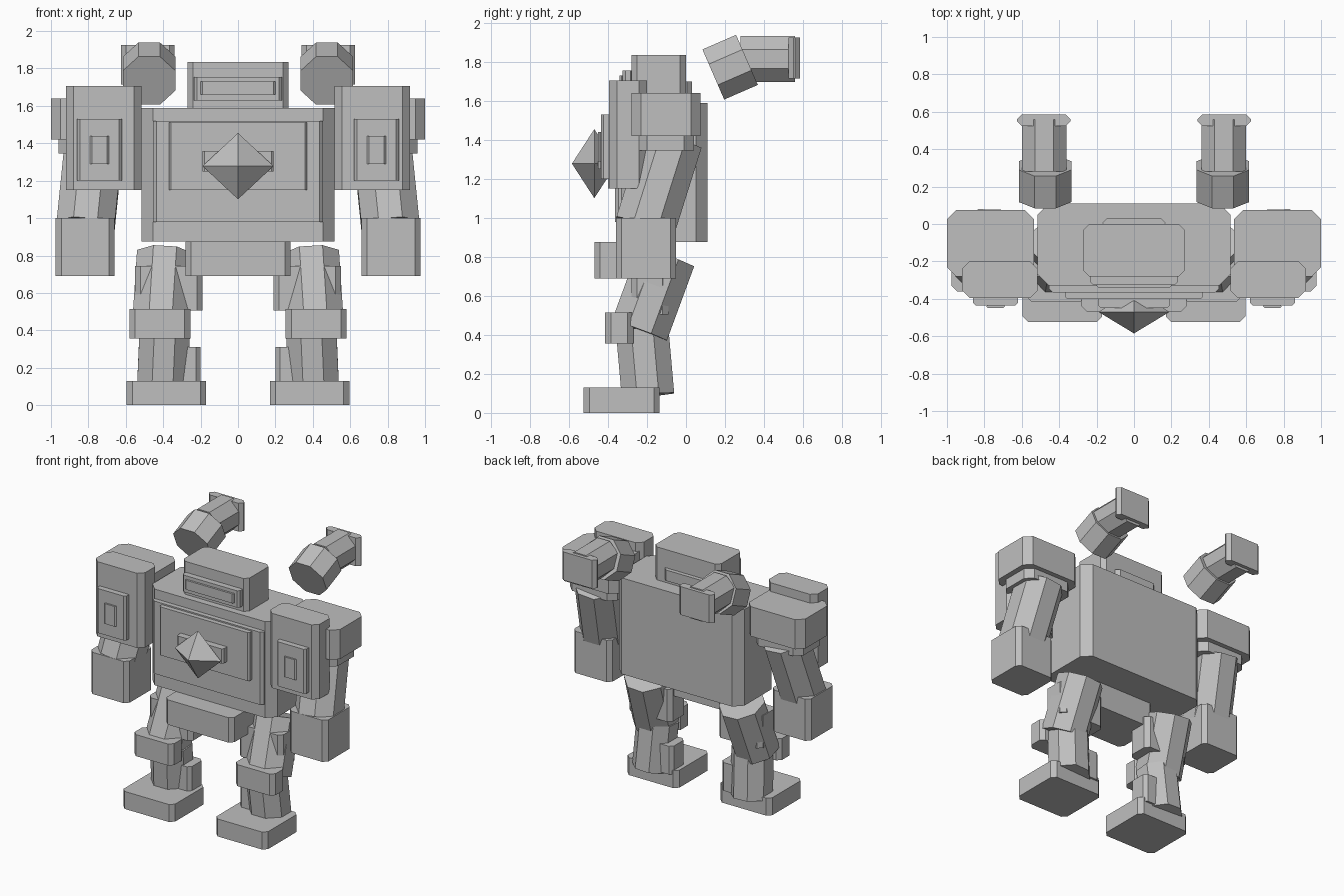
import bpy, bmesh, math
from mathutils import Vector, Matrix

if "Cube" in bpy.data.objects:
    bpy.data.objects.remove(bpy.data.objects["Cube"])

grey = bpy.data.materials.new("plain_grey")
grey.diffuse_color = (0.52, 0.52, 0.52, 1)
grey.use_nodes = True
grey.node_tree.nodes["Principled BSDF"].inputs["Base Color"].default_value = grey.diffuse_color


def finish(name, bm):
    bmesh.ops.recalc_face_normals(bm, faces=bm.faces)
    me = bpy.data.meshes.new(name)
    bm.to_mesh(me)
    bm.free()
    me.materials.append(grey)
    ob = bpy.data.objects.new(name, me)
    bpy.context.collection.objects.link(ob)
    return ob


def box(name, x, y, z, c=0.03):
    """Block with its four upright corners cut by c; x, y, z are (min, max)."""
    (x0, x1), (y0, y1), (z0, z1) = sorted(x), y, z
    pts = [(x0 + c, y0), (x1 - c, y0), (x1, y0 + c), (x1, y1 - c),
           (x1 - c, y1), (x0 + c, y1), (x0, y1 - c), (x0, y0 + c)]
    bm = bmesh.new()
    lo = [bm.verts.new((px, py, z0)) for px, py in pts]
    hi = [bm.verts.new((px, py, z1)) for px, py in pts]
    bm.faces.new(lo[::-1])
    bm.faces.new(hi)
    for i in range(8):
        j = (i + 1) % 8
        bm.faces.new((lo[i], lo[j], hi[j], hi[i]))
    return finish(name, bm)


def tube(name, a, b, half):
    """Eight-sided limb from a to b with flats at distance half from its axis."""
    a, b = Vector(a), Vector(b)
    w = (b - a).normalized()
    u = Vector((1, 0, 0))
    u = (u - w * u.dot(w)).normalized()
    v = w.cross(u)
    rot = Matrix((u, v, w)).transposed().to_4x4()
    m = Matrix.Translation((a + b) / 2) @ rot @ Matrix.Rotation(math.pi / 8, 4, 'Z')
    r = half / math.cos(math.pi / 8)
    bm = bmesh.new()
    bmesh.ops.create_cone(bm, cap_ends=True, segments=8, radius1=r, radius2=r,
                          depth=(b - a).length, matrix=m)
    return finish(name, bm)


# Torso with stepped chest plates
box("torso", (-0.515, 0.515), (-0.33, 0.11), (0.875, 1.59), 0.06)
box("chest_base_plate", (-0.455, 0.455), (-0.365, -0.3), (0.98, 1.52), 0.02)
box("chest_plate", (-0.37, 0.37), (-0.40, -0.34), (1.15, 1.51), 0.012)
box("chest_mount", (-0.19, 0.19), (-0.45, -0.38), (1.25, 1.36), 0.012)
box("belt", (-0.28, 0.28), (-0.47, -0.13), (0.69, 0.875), 0.03)

# Chest gem: stretched octahedron
bm = bmesh.new()
c, rx, ry, rz = Vector((0, -0.47, 1.278)), 0.19, 0.115, 0.177
ring = [bm.verts.new(c + Vector(d)) for d in
        ((rx, 0, 0), (0, 0, rz), (-rx, 0, 0), (0, 0, -rz))]
for s in (-1, 1):
    tip = bm.verts.new(c + Vector((0, s * ry, 0)))
    for i in range(4):
        bm.faces.new((ring[i], ring[(i + 1) % 4], tip))
finish("chest_gem", bm)

# Head with visor and rear plate
box("head", (-0.27, 0.27), (-0.28, 0.0), (1.58, 1.835), 0.03)
box("visor_frame", (-0.235, 0.235), (-0.325, -0.27), (1.63, 1.755), 0.015)
box("visor", (-0.2, 0.2), (-0.34, -0.31), (1.66, 1.73), 0.01)
box("head_rear_plate", (-0.17, 0.17), (-0.02, 0.03), (1.62, 1.70), 0.025)

for s, side in ((-1, "right"), (1, "left")):
    def sbox(part, x, y, z, c=0.03):
        return box(f"{side}_{part}", (s * x[0], s * x[1]), y, z, c)

    def stube(part, a, b, half):
        return tube(f"{side}_{part}", (s * a[0], *a[1:]), (s * b[0], *b[1:]), half)

    # Shoulder
    sbox("shoulder", (0.535, 1.0), (-0.28, 0.075), (1.42, 1.64), 0.05)
    sbox("shoulder_underside", (0.57, 0.96), (-0.25, 0.04), (1.345, 1.43), 0.05)
    sbox("shoulder_plate", (0.515, 0.92), (-0.395, -0.2), (1.15, 1.705), 0.04)
    sbox("shoulder_panel", (0.62, 0.86), (-0.437, -0.38), (1.2, 1.53), 0.015)
    sbox("shoulder_stud", (0.69, 0.79), (-0.45, -0.43), (1.29, 1.44), 0.01)

    # Arm and hand
    stube("arm", (0.77, -0.07, 1.40), (0.815, -0.21, 0.955), 0.155)
    sbox("hand", (0.66, 0.975), (-0.36, -0.05), (0.69, 1.0), 0.03)

    # Leg
    stube("thigh", (0.39, -0.10, 0.80), (0.415, -0.24, 0.42), 0.15)
    sbox("thigh_block", (0.19, 0.55), (-0.28, -0.09), (0.505, 0.745), 0.03)
    sbox("knee_pad", (0.255, 0.58), (-0.415, -0.27), (0.355, 0.515), 0.03)
    stube("shin", (0.39, -0.225, 0.43), (0.405, -0.195, 0.09), 0.135)
    sbox("ankle", (0.2, 0.51), (-0.28, -0.12), (0.1, 0.31), 0.025)
    sbox("foot", (0.17, 0.595), (-0.525, -0.135), (0.0, 0.13), 0.03)

    # Floating cannon behind the shoulder
    stube("cannon_muzzle", (0.475, 0.14, 1.735), (0.475, 0.3125, 1.81), 0.14)
    stube("cannon_barrel", (0.48, 0.28, 1.815), (0.48, 0.56, 1.815), 0.118)
    sbox("cannon_back_plate", (0.34, 0.625), (0.525, 0.585), (1.715, 1.925), 0.025)
